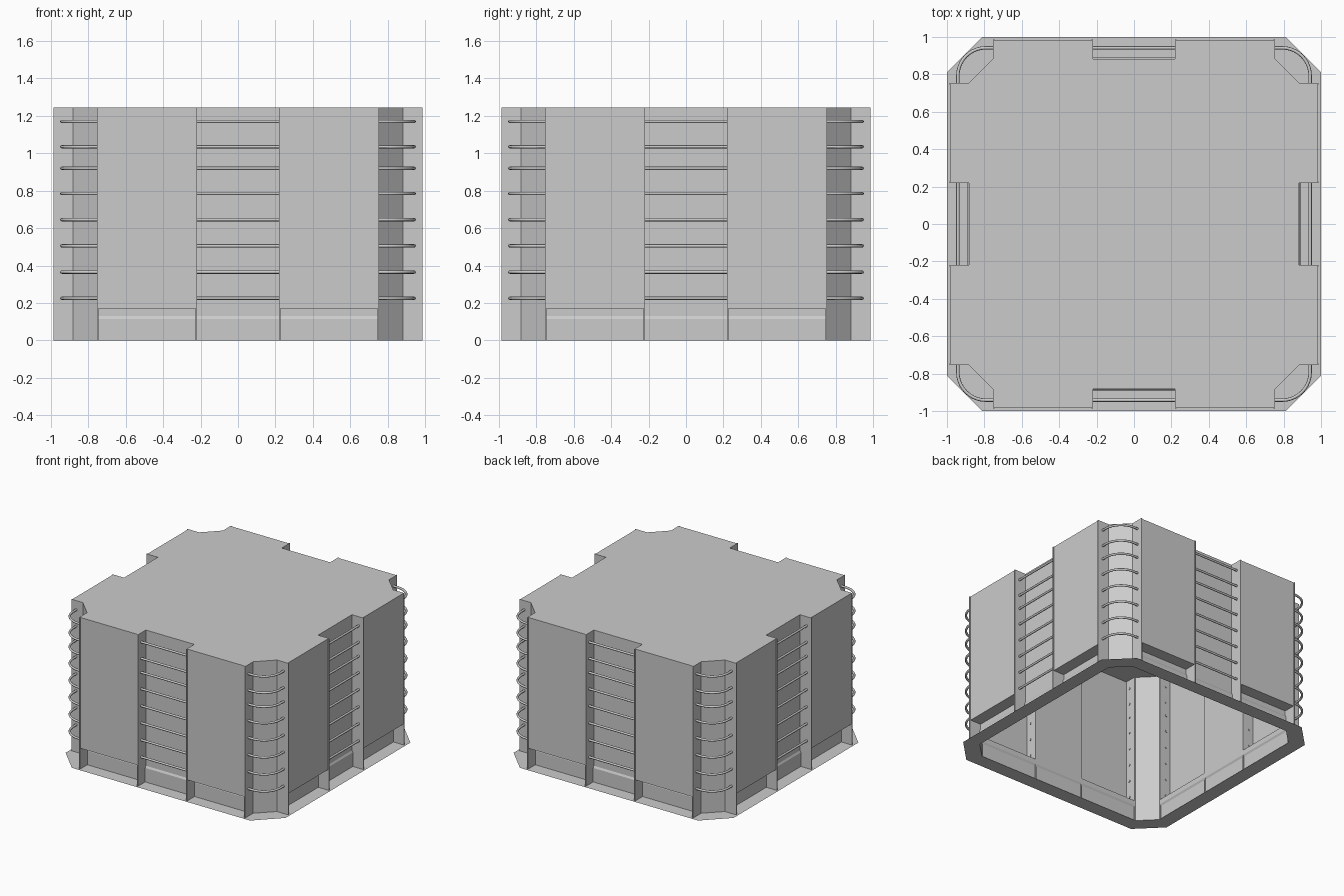
import bpy, bmesh, math
from mathutils import Matrix, Vector

cube = bpy.data.objects.get("Cube")
if cube:
    bpy.data.objects.remove(cube, do_unlink=True)

grey = bpy.data.materials.new("plain grey")
grey.use_nodes = True
grey.diffuse_color = (0.6, 0.6, 0.6, 1)
grey.node_tree.nodes["Principled BSDF"].inputs["Base Color"].default_value = (0.6, 0.6, 0.6, 1)

TOP, SHELF = 1.245, 0.17
EDGE, GAP = 0.755, 0.22          # half widths of a side and of its ladder bay
FACE, WALL = 0.98, 0.882         # panel plane and recessed wall plane
RUNG_OUT, RUNG_R = 0.942, 0.009
RUNG_Z = (0.225, 0.365, 0.505, 0.645, 0.785, 0.92, 1.035, 1.17)
TURNS = [Matrix.Rotation(k * math.pi / 2, 4, "Z") for k in range(4)]


def finish(name, bm):
    mesh = bpy.data.meshes.new(name)
    bmesh.ops.remove_doubles(bm, verts=bm.verts, dist=0.0001)
    bm.to_mesh(mesh)
    bm.free()
    mesh.materials.append(grey)
    obj = bpy.data.objects.new(name, mesh)
    bpy.context.collection.objects.link(obj)
    return obj


def face(bm, points, turn=Matrix()):
    return bm.faces.new([bm.verts.new(turn @ Vector(p)) for p in points])


def wall(bm, a, b, z0, z1, turn):
    face(bm, [(*a, z0), (*b, z0), (*b, z1), (*a, z1)], turn)


def box(bm, low, high, turn):
    low, high = Vector(low), Vector(high)
    size = Matrix.Diagonal((*(high - low), 1))
    bmesh.ops.create_cube(bm, size=1, matrix=turn @ Matrix.Translation((low + high) / 2) @ size)


# Hollow body: four identical sides, each with two panels, a bay and a cut corner
side = [(-EDGE, -WALL), (-EDGE, -FACE), (-GAP, -FACE), (-GAP, -WALL),
        (GAP, -WALL), (GAP, -FACE), (EDGE, -FACE), (EDGE, -WALL), (WALL, -EDGE)]
bm = bmesh.new()
for turn in TURNS:
    for a, b in zip(side, side[1:]):
        flat = a[1] == b[1]
        wall(bm, a, b, SHELF if flat else 0, TOP, turn)
face(bm, [turn @ Vector((*p, TOP)) for turn in TURNS for p in side[:-1]])
finish("body_shell", bm)

# Recessed skirt with a small step, and the undersides of the panels above it
bm = bmesh.new()
step = [(-0.89, 0), (-0.89, 0.115), (-WALL, 0.13), (-WALL, SHELF)]
for turn in TURNS:
    for (y0, z0), (y1, z1) in zip(step, step[1:]):
        face(bm, [(-EDGE, y0, z0), (EDGE, y0, z0), (EDGE, y1, z1), (-EDGE, y1, z1)], turn)
    for x0, x1 in ((-EDGE, -GAP), (GAP, EDGE)):
        face(bm, [(x0, -WALL, SHELF), (x1, -WALL, SHELF), (x1, -FACE, SHELF), (x0, -FACE, SHELF)], turn)
finish("lower_skirt", bm)

# Thin upright plates along the panel edges
bm = bmesh.new()
for turn in TURNS:
    for x in (-EDGE, -GAP - 0.008, GAP, EDGE - 0.008):
        box(bm, (x, -0.987, 0), (x + 0.008, -WALL, TOP), turn)
finish("edge_plates", bm)

# Flat eight-sided base flange
bm = bmesh.new()
for turn in TURNS:
    face(bm, [(-0.81, -1, 0), (0.81, -1, 0), (EDGE, -WALL, 0), (-EDGE, -WALL, 0)], turn)
    face(bm, [(0.81, -1, 0), (1, -0.81, 0), (WALL, -EDGE, 0), (EDGE, -WALL, 0)], turn)
finish("base_flange", bm)


# Ladder rungs: straight in the bays, bent round the corners
def rungs(name, path):
    curve = bpy.data.curves.new(name, "CURVE")
    curve.dimensions = "3D"
    curve.bevel_depth = RUNG_R
    curve.bevel_resolution = 2
    curve.use_fill_caps = True
    for turn in TURNS:
        for z in RUNG_Z:
            spline = curve.splines.new("POLY")
            spline.points.add(len(path) - 1)
            for point, (x, y) in zip(spline.points, path):
                point.co = (*(turn @ Vector((x, y, z))), 1)
            spline.use_smooth = True
    curve.materials.append(grey)
    obj = bpy.data.objects.new(name, curve)
    bpy.context.collection.objects.link(obj)


reach = EDGE - 0.013
bend = 0.15
centre = RUNG_OUT - bend
arc = [(centre + bend * math.sin(t), -centre - bend * math.cos(t))
       for t in (math.pi / 2 * i / 10 for i in range(11))]
rungs("bay_rungs", [(-GAP - 0.013, -RUNG_OUT), (GAP + 0.013, -RUNG_OUT)])
rungs("corner_rungs", [(reach, -RUNG_OUT)] + arc + [(RUNG_OUT, -reach)])
